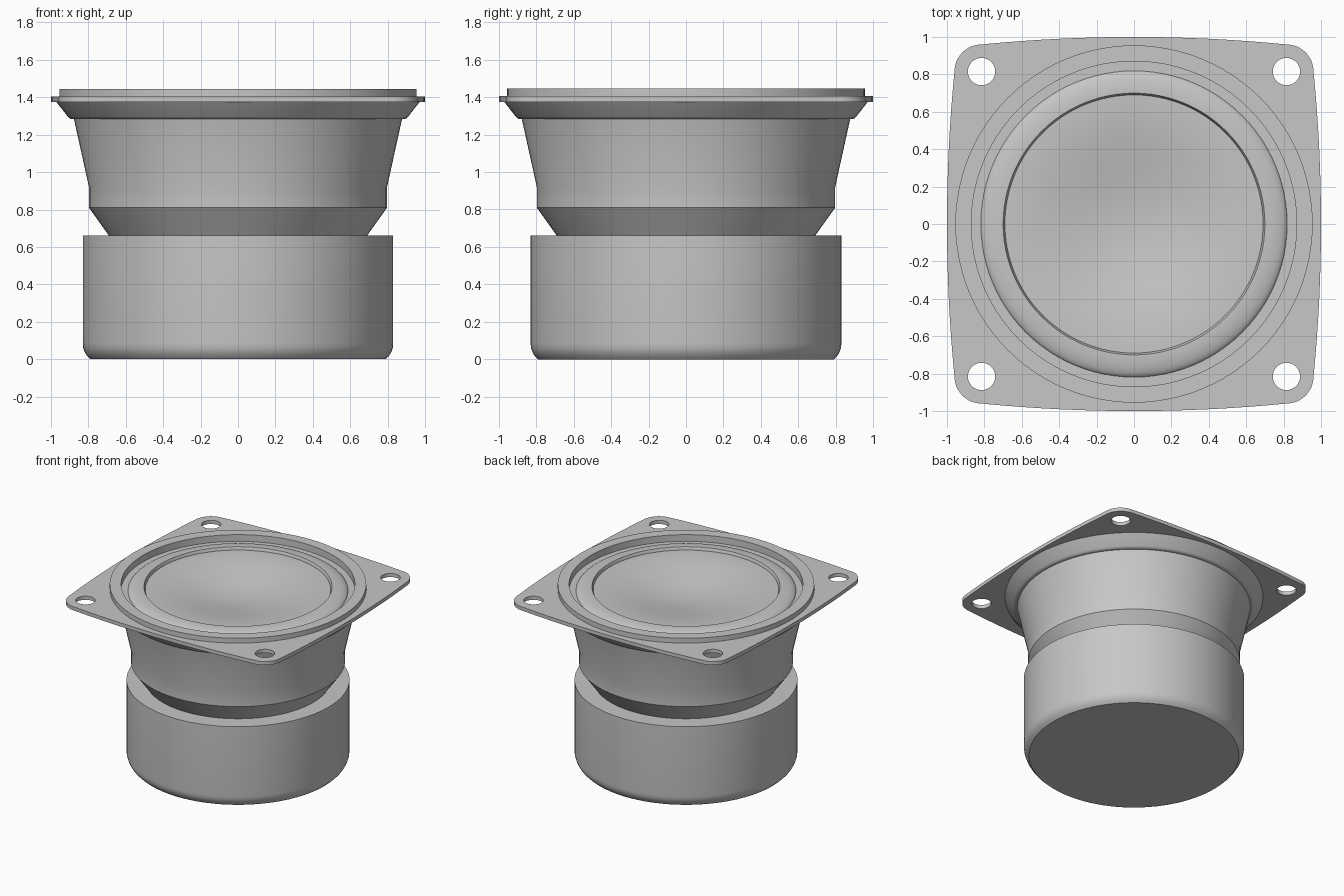
import bpy, bmesh
from math import sin, cos, pi, radians

cube = bpy.data.objects.get("Cube")
if cube:
    bpy.data.objects.remove(cube, do_unlink=True)

grey = bpy.data.materials.new("plain grey")
grey.use_nodes = True
grey.diffuse_color = (0.57, 0.57, 0.57, 1)
grey.node_tree.nodes["Principled BSDF"].inputs["Base Color"].default_value = grey.diffuse_color


def select_only(ob):
    bpy.ops.object.select_all(action='DESELECT')
    ob.select_set(True)
    bpy.context.view_layer.objects.active = ob


def lathe(name, profile, closed=False, steps=96):
    """Spin a radius/height profile around z."""
    bm = bmesh.new()
    verts = [bm.verts.new((r, 0, z)) for r, z in profile]
    edges = [bm.edges.new(pair) for pair in zip(verts, verts[1:])]
    if closed:
        edges.append(bm.edges.new((verts[-1], verts[0])))
    bmesh.ops.spin(bm, geom=verts + edges, cent=(0, 0, 0), axis=(0, 0, 1),
                   angle=2 * pi, steps=steps, use_duplicate=False)
    bmesh.ops.remove_doubles(bm, verts=bm.verts, dist=1e-5)
    bmesh.ops.recalc_face_normals(bm, faces=bm.faces)
    mesh = bpy.data.meshes.new(name)
    bm.to_mesh(mesh)
    bm.free()
    mesh.materials.append(grey)
    ob = bpy.data.objects.new(name, mesh)
    bpy.context.collection.objects.link(ob)
    select_only(ob)
    bpy.ops.object.shade_smooth_by_angle(angle=radians(34))
    return ob


def arc(cx, cz, rx, rz, a0, a1, n):
    angles = [radians(a0 + (a1 - a0) * i / n) for i in range(n + 1)]
    return [(cx + rx * cos(a), cz + rz * sin(a)) for a in angles]


# Magnet with a softened lower edge that meets the flat base in a crease
lathe("magnet", [(0, 0), (0.79, 0), (0.808, 0.018), (0.821, 0.04),
                 (0.828, 0.062), (0.83, 0.085), (0.83, 0.66), (0, 0.66)])

# Basket: flared shell with a stepped, chamfered rim and a hollow inside
lathe("basket", [
    (0, 0.65), (0.69, 0.65), (0.69, 0.66), (0.797, 0.81), (0.797, 0.92),
    (0.877, 1.283), (0.892, 1.284), (0.902, 1.289), (0.911, 1.298),
    (0.972, 1.376), (0.972, 1.39), (0.8, 1.39), (0.8, 1.3),
    (0.74, 0.92), (0.65, 0.72), (0, 0.72)])

# Raised ring on top of the flange
lathe("gasket_ring", [(0.87, 1.38), (0.955, 1.38), (0.955, 1.445), (0.87, 1.445)],
      closed=True)

# Surround: rises from the recess and levels off towards the cone
lathe("surround", arc(0.7, 1.385, 0.12, 0.04, 0, 90, 16)
      + [(0.69, 1.402), (0.69, 1.36), (0.82, 1.36)], closed=True)

# Shallow cone that runs level into the rim and into its centre
RIM, TOP, DEPTH = 0.692, 1.402, 0.08
dish = []
for i in range(21):
    t = i / 20
    dish.append((RIM * t, TOP - DEPTH * (1 + cos(pi * t)) / 2))
lathe("cone", dish + [(RIM, TOP - 0.03), (0, TOP - DEPTH - 0.03)])

# Square flange: bowed sides, rounded corners, screw holes
HOLE_AT, CORNER, BOW = 0.815, 0.145, 0.04
side = []
for i in range(17):
    y = -HOLE_AT + 2 * HOLE_AT * i / 16
    side.append((HOLE_AT + CORNER + BOW * (1 - (y / HOLE_AT) ** 2), y))
side += arc(HOLE_AT, HOLE_AT, CORNER, CORNER, 6, 84, 10)
outline = []
for quarter in range(4):
    outline += side
    side = [(-y, x) for x, y in side]

loops = [outline, arc(0, 0, 0.92, 0.92, 0, 356.25, 95)]
for sx in (-1, 1):
    for sy in (-1, 1):
        loops.append(arc(sx * HOLE_AT, sy * HOLE_AT, 0.073, 0.073, 0, 348.75, 31))

curve = bpy.data.curves.new("flange", 'CURVE')
curve.dimensions = '2D'
curve.fill_mode = 'BOTH'
curve.extrude = 0.015
for loop in loops:
    spline = curve.splines.new('POLY')
    spline.points.add(len(loop) - 1)
    for point, (x, y) in zip(spline.points, loop):
        point.co = (x, y, 0, 1)
    spline.use_cyclic_u = True
curve.materials.append(grey)
flange = bpy.data.objects.new("flange", curve)
flange.location.z = 1.39
bpy.context.collection.objects.link(flange)
select_only(flange)
bpy.ops.object.convert(target='MESH')

# Weld the flange and give it consistent normals
flange = bpy.context.view_layer.objects.active
bm = bmesh.new()
bm.from_mesh(flange.data)
bmesh.ops.remove_doubles(bm, verts=bm.verts, dist=1e-5)
bmesh.ops.recalc_face_normals(bm, faces=bm.faces)
bm.to_mesh(flange.data)
bm.free()
select_only(flange)
bpy.ops.object.shade_smooth_by_angle(angle=radians(34))
